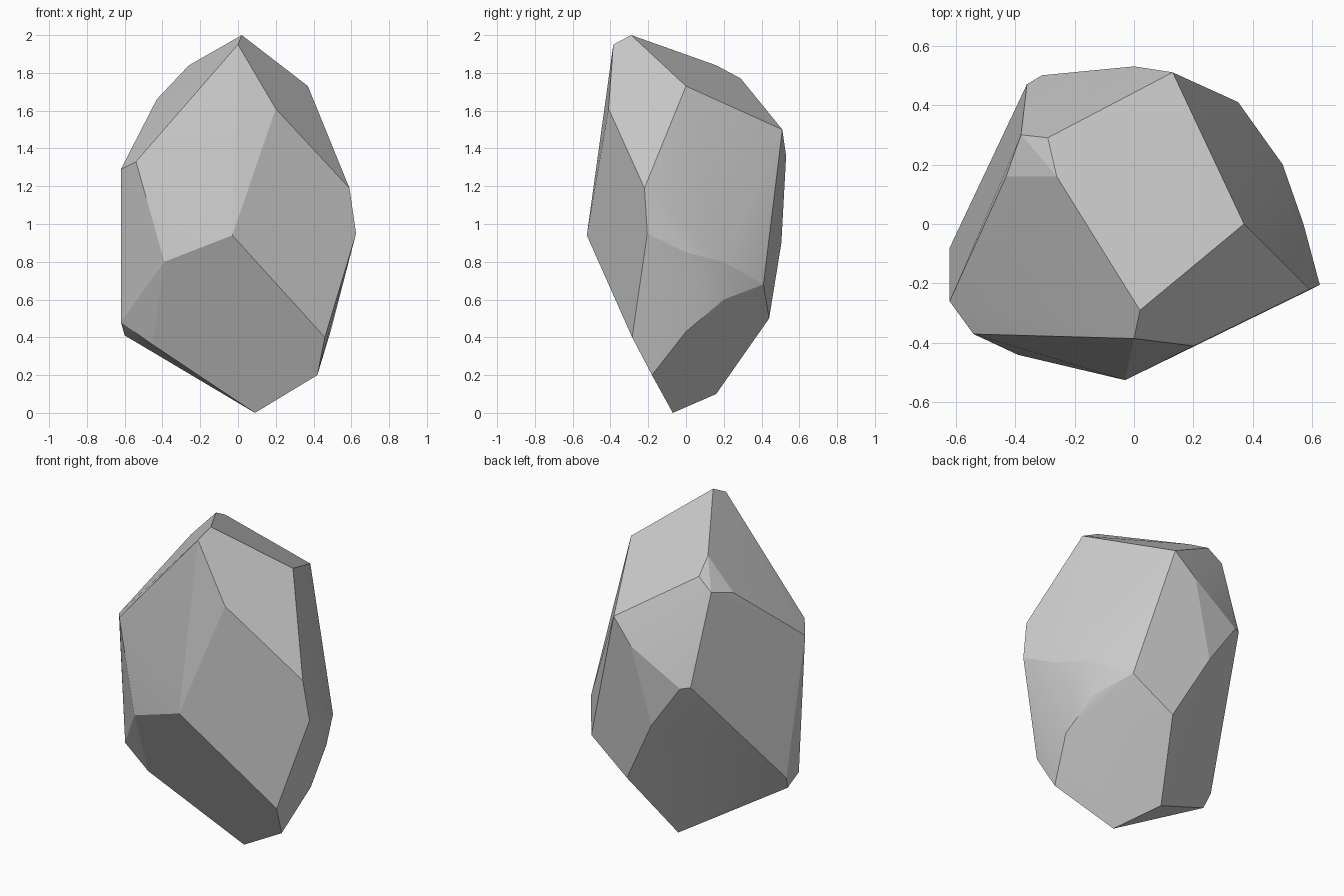
import bpy
import bmesh
import math

if "Cube" in bpy.data.objects:
    bpy.data.objects.remove(bpy.data.objects["Cube"])

# Corner points of the rock, grouped by height
crown = [(0.02, -0.29, 2.0), (0, -0.385, 1.95), (-0.26, 0.16, 1.84), (-0.29, 0.29, 1.77),
         (0.37, 0, 1.73), (-0.38, 0.3, 1.7), (-0.43, 0.16, 1.66), (0.2, -0.41, 1.61)]
shoulder = [(0.13, 0.51, 1.5), (-0.12, -0.43, 1.47), (-0.03, -0.47, 1.4), (0, 0.53, 1.36),
            (-0.54, -0.37, 1.33), (-0.62, -0.26, 1.29), (0.59, -0.22, 1.19),
            (-0.36, 0.47, 1.18), (-0.31, 0.5, 1.17)]
waist = [(0.625, -0.205, 0.95), (-0.03, -0.525, 0.94), (-0.12, 0.505, 0.9), (0.57, 0, 0.85),
         (0.5, 0.2, 0.8), (-0.39, -0.44, 0.8), (0.35, 0.41, 0.68), (0.455, 0.2, 0.6)]
foot = [(0.09, 0.44, 0.5), (-0.62, -0.08, 0.49), (-0.62, -0.2, 0.48), (0.49, 0, 0.43),
        (-0.6, -0.12, 0.41), (0.46, -0.285, 0.4), (-0.45, -0.22, 0.36), (0.42, -0.18, 0.2),
        (-0.06, 0.16, 0.1), (0.09, -0.07, 0.0)]

# Wrap the points in a faceted shell
bm = bmesh.new()
for p in crown + shoulder + waist + foot:
    bm.verts.new(p)
hull = bmesh.ops.convex_hull(bm, input=bm.verts[:])
loose = {v for v in hull["geom_interior"] + hull["geom_unused"]
         if isinstance(v, bmesh.types.BMVert)}
bmesh.ops.delete(bm, geom=list(loose), context='VERTS')
# Merge nearly coplanar triangles into broad facets
bmesh.ops.dissolve_limit(bm, angle_limit=math.radians(4), verts=bm.verts[:], edges=bm.edges[:])
bmesh.ops.recalc_face_normals(bm, faces=bm.faces[:])

mesh = bpy.data.meshes.new("rock")
bm.to_mesh(mesh)
bm.free()
rock = bpy.data.objects.new("rock", mesh)
bpy.context.collection.objects.link(rock)

# Plain grey stone
stone = bpy.data.materials.new("grey stone")
stone.diffuse_color = (0.6, 0.6, 0.6, 1)
stone.use_nodes = True
stone.node_tree.nodes["Principled BSDF"].inputs["Base Color"].default_value = stone.diffuse_color
mesh.materials.append(stone)

# Soft shading across shallow creases, crisp facet edges
bpy.context.view_layer.objects.active = rock
rock.select_set(True)
bpy.ops.object.shade_smooth_by_angle(angle=math.radians(14))
